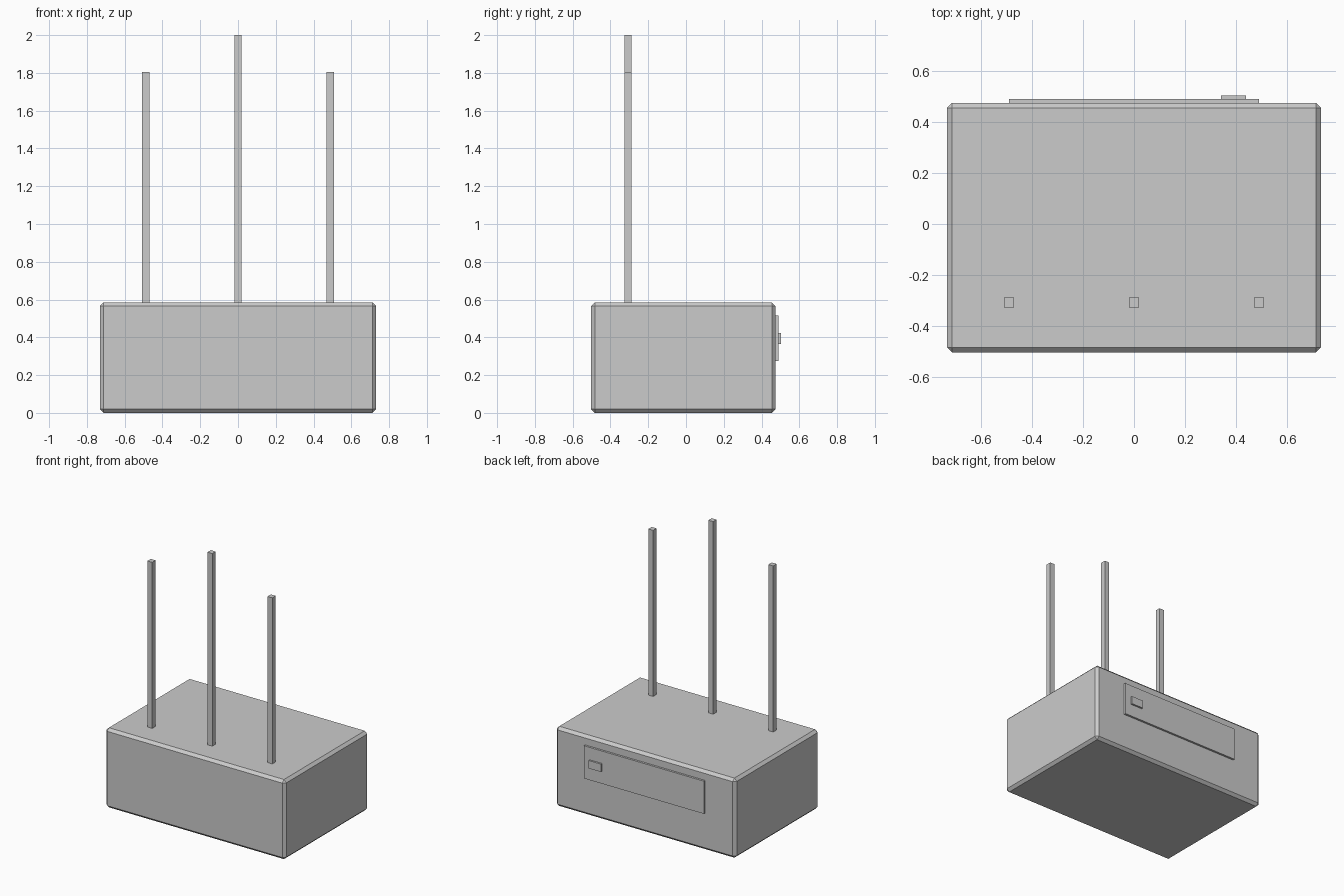
import bpy

cube = bpy.data.objects.get("Cube")
if cube:
    bpy.data.objects.remove(cube, do_unlink=True)

# Single plain grey
grey = bpy.data.materials.new("light_grey")
grey.use_nodes = True
colour = (0.6, 0.6, 0.6, 1)
grey.diffuse_color = colour
for node in grey.node_tree.nodes:
    if node.type == "BSDF_PRINCIPLED":
        node.inputs["Base Color"].default_value = colour


def box(name, low, high, bevel=0):
    """Flat-shaded box between two corners, with an optional chamfer."""
    bpy.ops.mesh.primitive_cube_add(size=1)
    obj = bpy.context.object
    obj.name = name
    obj.location = [(a + b) / 2 for a, b in zip(low, high)]
    obj.scale = [b - a for a, b in zip(low, high)]
    bpy.ops.object.transform_apply(location=False, rotation=False, scale=True)
    obj.data.materials.append(grey)
    if bevel:
        mod = obj.modifiers.new("chamfer", "BEVEL")
        mod.width = bevel
        mod.segments = 1
    return obj


TOP = 0.585
BACK = 0.474

# Chamfered case
box("case", (-0.731, -0.502, 0), (0.731, BACK, TOP), bevel=0.0195)

# Back panel and its button
box("back_panel", (-0.488, BACK - 0.005, 0.275), (0.488, 0.489, 0.515))
box("panel_button", (0.341, 0.484, 0.366), (0.439, 0.502, 0.424))

# Three square antennas, the middle one taller
R = 0.0195
for name, x, height in (("right_antenna", -0.488, 1.805),
                        ("middle_antenna", 0, 2.0),
                        ("left_antenna", 0.488, 1.805)):
    box(name, (x - R, -0.307 - R, TOP - 0.01), (x + R, -0.307 + R, height))
